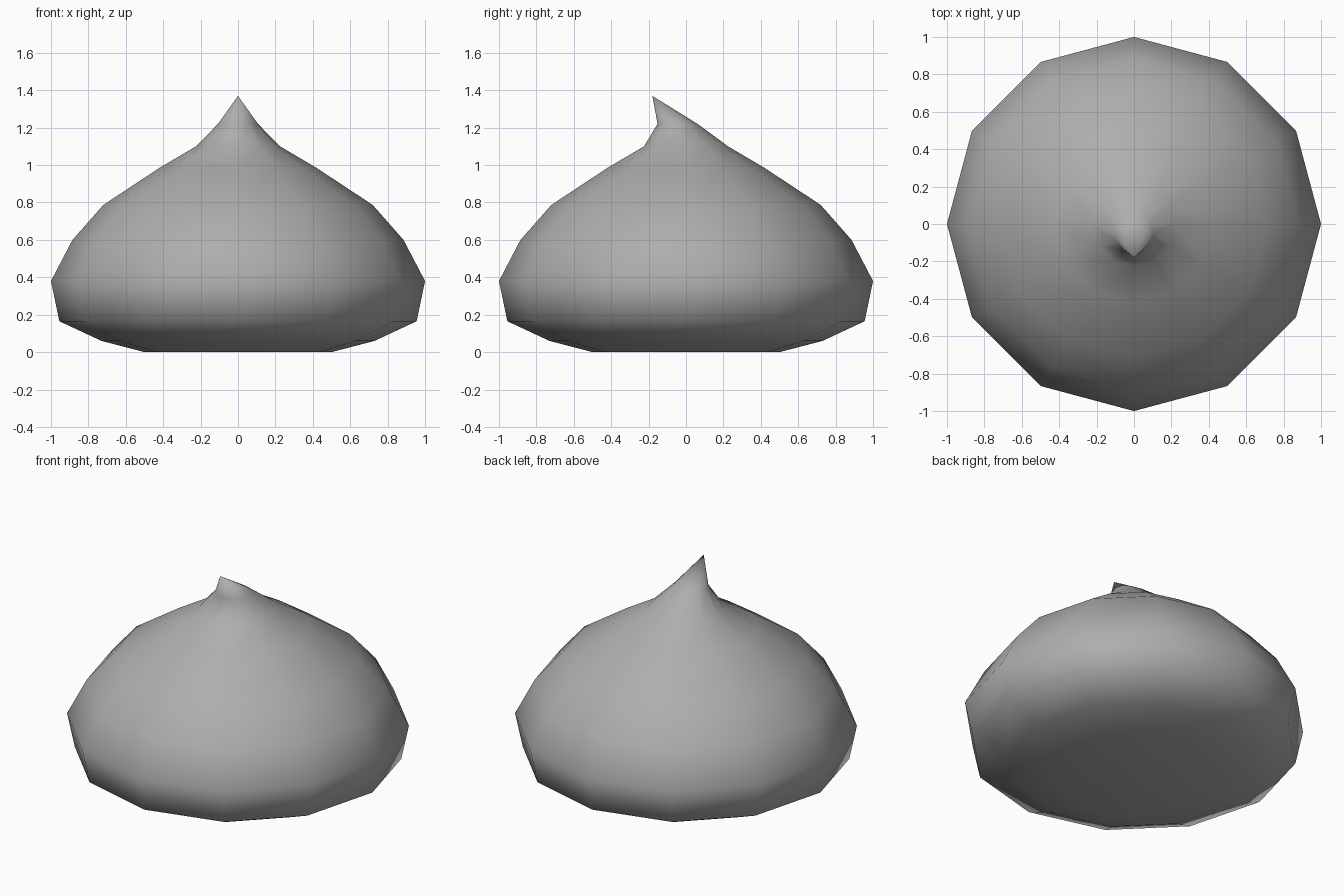
import bpy, bmesh, math

if "Cube" in bpy.data.objects:
    bpy.data.objects.remove(bpy.data.objects["Cube"])

SIDES = 12
# Profile rings: radius, height, y offset
RINGS = [(0.50, 0.0, 0), (0.73, 0.06, 0), (0.955, 0.165, 0), (1.0, 0.38, 0),
         (0.885, 0.60, 0), (0.72, 0.787, 0), (0.42, 0.985, 0),
         (0.225, 1.10, 0), (0.107, 1.22, -0.045)]

bm = bmesh.new()

# Rounded body with a narrowing neck
rings = []
for r, z, dy in RINGS:
    rings.append([bm.verts.new((r * math.cos(2 * math.pi * i / SIDES),
                                r * math.sin(2 * math.pi * i / SIDES) + dy, z))
                  for i in range(SIDES)])
for a, b in zip(rings, rings[1:]):
    for i in range(SIDES):
        j = (i + 1) % SIDES
        bm.faces.new((a[i], a[j], b[j], b[i]))

# Flat base
bm.faces.new(rings[0][::-1])

# Tip curling toward the front
tip = bm.verts.new((0, -0.18, 1.37))
for i in range(SIDES):
    bm.faces.new((rings[-1][i], rings[-1][(i + 1) % SIDES], tip))

bmesh.ops.recalc_face_normals(bm, faces=bm.faces[:])
for f in bm.faces:
    f.smooth = True

mesh = bpy.data.meshes.new("swirl_drop")
bm.to_mesh(mesh)
bm.free()

# Dark grey surface
grey = bpy.data.materials.new("dark_grey")
grey.diffuse_color = (0.42, 0.42, 0.42, 1)
grey.use_nodes = True
grey.node_tree.nodes["Principled BSDF"].inputs["Base Color"].default_value = grey.diffuse_color
mesh.materials.append(grey)
bpy.context.collection.objects.link(bpy.data.objects.new("swirl_drop", mesh))
